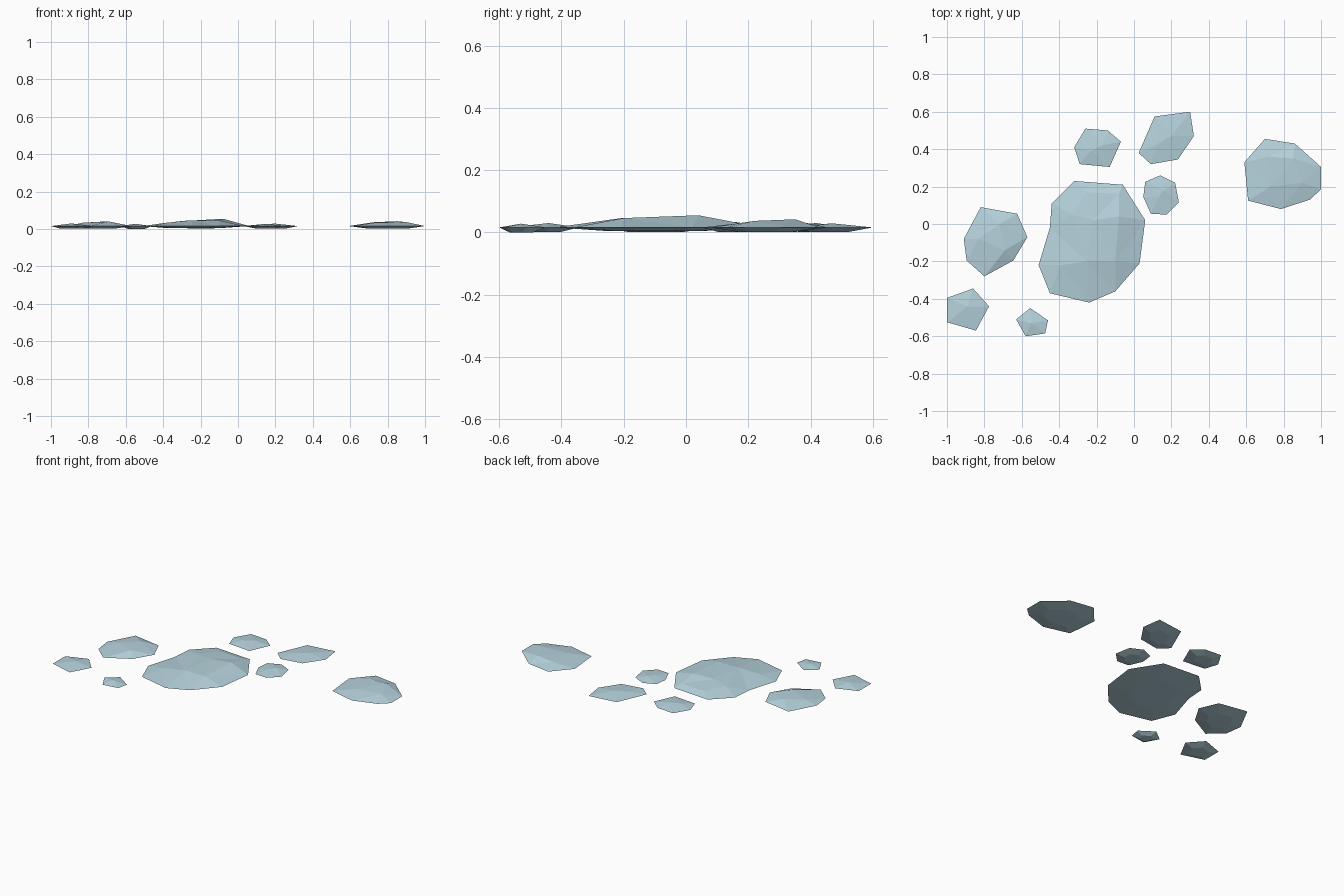
import bpy, bmesh
from mathutils import Vector
from mathutils.geometry import delaunay_2d_cdt

if "Cube" in bpy.data.objects:
    bpy.data.objects.remove(bpy.data.objects["Cube"])

ice = bpy.data.materials.new("pale blue ice")
ice.diffuse_color = (0.47, 0.65, 0.72, 1)
ice.use_nodes = True
ice.node_tree.nodes["Principled BSDF"].inputs["Base Color"].default_value = ice.diffuse_color
RIM_Z = 0.016


def floe(name, rim, crest, keel=0.002):
    """Flat faceted slab: rim outline, raised crest points, shallow keel below."""
    n = len(rim)
    pts = [Vector(p) for p in rim] + [Vector(c[:2]) for c in crest]
    heights = [RIM_Z] * n + [c[2] for c in crest]
    edges = [(i, (i + 1) % n) for i in range(n)]
    co, _, faces, orig, _, _ = delaunay_2d_cdt(pts, edges, [], 1, 1e-5)
    bm = bmesh.new()
    vs = [bm.verts.new((p.x, p.y, heights[orig[i][0]])) for i, p in enumerate(co)]
    for f in faces:
        bm.faces.new([vs[i] for i in f])
    # underside: shrunken lower ring closed by a flat bottom
    border = [v for i, v in enumerate(vs) if orig[i][0] < n]
    mid = sum((v.co for v in border), Vector()) / n
    low = [bm.verts.new((mid.x + (v.co.x - mid.x) * 0.5,
                         mid.y + (v.co.y - mid.y) * 0.5, keel)) for v in border]
    for i in range(n):
        j = (i + 1) % n
        bm.faces.new((border[i], border[j], low[j], low[i]))
    bm.faces.new(low)
    bmesh.ops.recalc_face_normals(bm, faces=bm.faces)
    me = bpy.data.meshes.new(name)
    bm.to_mesh(me)
    bm.free()
    me.materials.append(ice)
    bpy.context.collection.objects.link(bpy.data.objects.new(name, me))


# large central floe
floe("main_floe",
     [(-.32, .23), (-.06, .21), (.06, .02), (.03, -.21), (-.10, -.36),
      (-.24, -.42), (-.45, -.37), (-.51, -.22), (-.45, -.02), (-.44, .11)],
     [(-.33, .05, .040), (-.22, .02, .047), (-.08, .04, .055), (-.25, .17, .032),
      (-.08, .16, .032), (-.10, -.20, .046), (-.25, -.20, .047), (-.39, -.22, .033)], 0.005)

# medium floes
floe("right_floe",
     [(.70, .455), (.86, .43), (1, .305), (1, .185), (.94, .13),
      (.785, .08), (.61, .125), (.59, .33)],
     [(.72, .36, .036), (.85, .35, .042), (.90, .22, .037), (.73, .20, .034)])
floe("left_floe",
     [(-.82, .09), (-.625, .055), (-.57, -.07), (-.645, -.195), (-.80, -.28),
      (-.895, -.195), (-.91, -.08)],
     [(-.69, -.14, .040), (-.72, 0, .040), (-.83, -.08, .034)])
floe("back_floe",
     [(.11, .575), (.30, .60), (.32, .47), (.235, .345), (.09, .32), (.025, .38)],
     [(.20, .47, .029), (.13, .43, .026)])

# small floes
floe("back_left_chip",
     [(-.26, .51), (-.14, .50), (-.07, .44), (-.13, .305), (-.29, .32), (-.32, .41)],
     [(-.17, .42, .030), (-.23, .39, .028)])
floe("near_right_chip",
     [(.14, .26), (.22, .22), (.24, .115), (.175, .05), (.09, .055), (.05, .145), (.06, .225)],
     [(.16, .18, .028), (.13, .14, .026)])
floe("front_left_chip",
     [(-.86, -.345), (-.775, -.44), (-.845, -.57), (-1, -.525), (-1, -.395)],
     [(-.89, -.44, .030)])
floe("tiny_front_chip",
     [(-.555, -.45), (-.46, -.515), (-.475, -.585), (-.58, -.60), (-.63, -.51)],
     [(-.55, -.53, .028)], 0.0)
